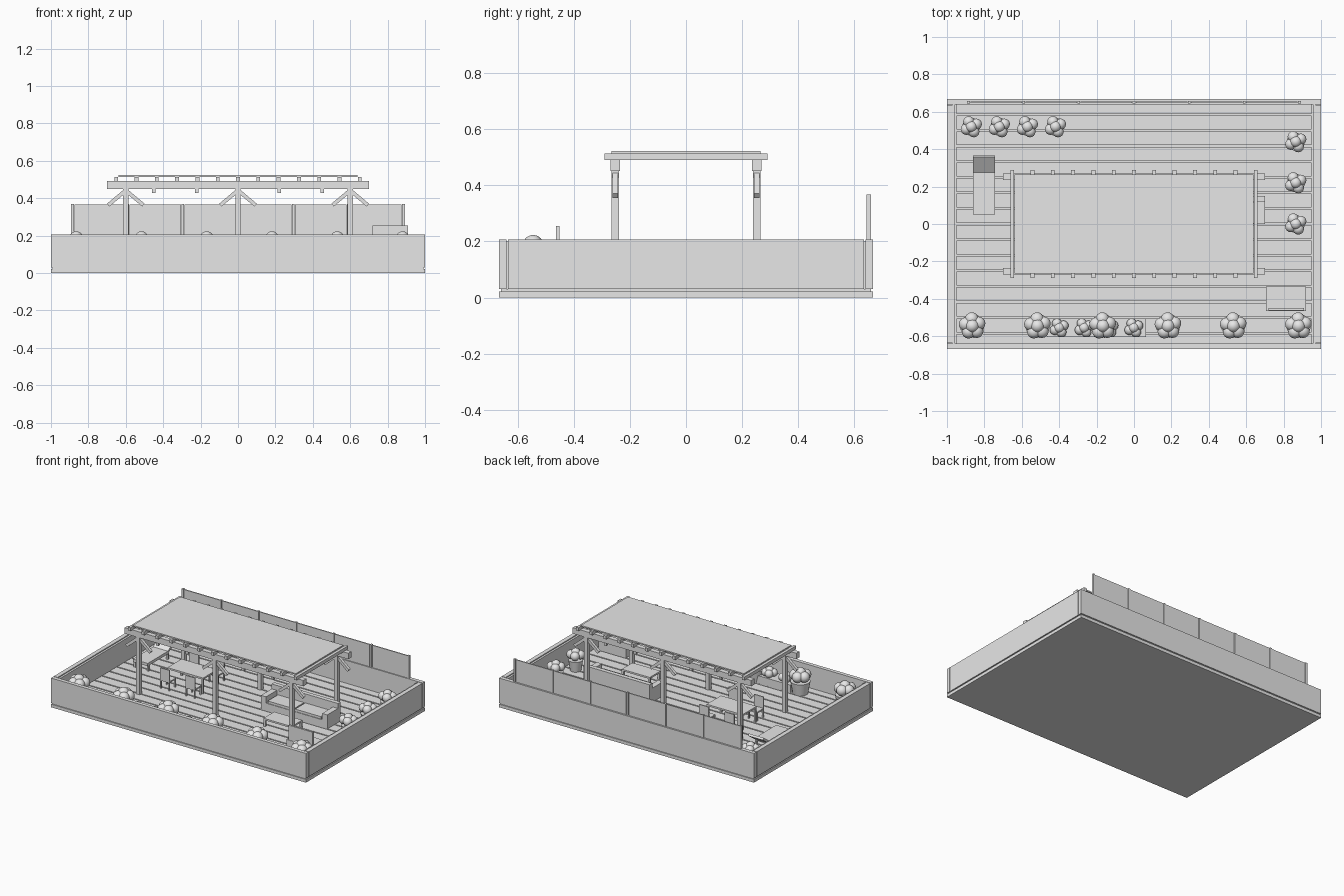
import bpy, bmesh, math
from mathutils import Matrix, Vector

scene = bpy.context.scene
if "Cube" in scene.objects:
    bpy.data.objects.remove(scene.objects["Cube"], do_unlink=True)

grey = bpy.data.materials.new("plain_grey")
grey.use_nodes = True
COLOUR = (0.8, 0.8, 0.8, 1)
grey.diffuse_color = COLOUR
grey.node_tree.nodes["Principled BSDF"].inputs["Base Color"].default_value = COLOUR

FLOOR = 0.045


def finish(name, bm, smooth=False):
    mesh = bpy.data.meshes.new(name)
    bm.to_mesh(mesh)
    bm.free()
    mesh.materials.append(grey)
    for p in mesh.polygons:
        p.use_smooth = smooth
    obj = bpy.data.objects.new(name, mesh)
    scene.collection.objects.link(obj)
    return obj


def add_box(bm, x, y, z, turn=None):
    """Add a box from three (low, high) ranges, optionally turned about its centre."""
    centre = Vector([(a + b) / 2 for a, b in (x, y, z)])
    size = [b - a for a, b in (x, y, z)]
    m = Matrix.Translation(centre) @ (turn or Matrix()) @ Matrix.Diagonal((*size, 1))
    bmesh.ops.create_cube(bm, size=1, matrix=m)


def boxes(name, *items):
    bm = bmesh.new()
    for item in items:
        add_box(bm, *item)
    return finish(name, bm)


def mid(c, w):
    return (c - w / 2, c + w / 2)


# Base slab with a recessed joint under the walls
boxes("base_slab", ((-1, 1), (-0.667, 0.667), (0, 0.022)))
boxes("base_joint", ((-0.992, 0.992), (-0.66, 0.66), (0.022, 0.03)))

# Parapet walls
boxes("front_wall", ((-1, 1), (-0.667, -0.64), (0.03, 0.207)))
boxes("back_wall", ((-1, 1), (0.64, 0.667), (0.03, 0.207)))
for side, s in (("left", 1), ("right", -1)):
    boxes(side + "_wall", (mid(s * 0.985, 0.03), (-0.635, 0.635), (0.03, 0.207)))
    boxes(side + "_wall_ledge", (mid(s * 0.963, 0.014), (-0.64, 0.64), (0.03, 0.2)))

# Deck boards with narrow gaps
PITCH = 1.334 / 16
boxes("deck_boards", *[
    ((-0.95, 0.95), mid((i - 7.5) * PITCH, PITCH - 0.009), (0.03, FLOOR))
    for i in range(16)])

# Privacy screen along the back wall
boxes("screen_posts", *[(mid(i * 0.295, 0.014), mid(0.651, 0.015), (0.2, 0.368))
                        for i in range(-3, 4)])
boxes("screen_panels", *[(mid(i * 0.295 + 0.1475, 0.275), mid(0.651, 0.008), (0.205, 0.365))
                         for i in range(-3, 3)])

# Pergola: posts, braces, beams, lamps, rafters and roof
for side, y in (("front", -0.252), ("back", 0.252)):
    posts, braces = [], []
    for x in (-0.6, 0, 0.6):
        posts.append((mid(x, 0.028), mid(y, 0.028), (FLOOR, 0.45)))
        for s in (-1, 1):
            turn = Matrix.Rotation(s * math.radians(40), 4, "Y")
            braces.append((mid(x + s * 0.05, 0.115), mid(y, 0.02), mid(0.4, 0.02), turn))
    boxes(side + "_pergola_posts", *posts)
    boxes(side + "_pergola_braces", *braces)
    boxes(side + "_pergola_beam", ((-0.7, 0.7), mid(y, 0.034), (0.45, 0.492)))
    boxes(side + "_hanging_lamps", *[(mid(x, 0.018), mid(y, 0.018), (0.428, 0.45))
                                     for x in (-0.45, -0.22, 0.22, 0.45)])
boxes("pergola_rafters", *[(mid(i * 0.1085, 0.02), (-0.29, 0.29), (0.49, 0.514))
                           for i in range(-6, 7)])
boxes("pergola_roof", ((-0.64, 0.64), (-0.265, 0.265), (0.514, 0.523)))


# Plants
def bush(name, x, y, z, ball, spread, count):
    """A cluster of leaf balls: a ring with one ball on top."""
    bm = bmesh.new()
    places = [(0, 0, ball * 0.5)]
    for i in range(count):
        a = math.tau * (i + 0.3) / count
        places.append((spread * math.cos(a), spread * math.sin(a), 0))
    for p in places:
        m = Matrix.Translation(Vector((x, y, z)) + Vector(p))
        bmesh.ops.create_uvsphere(bm, u_segments=16, v_segments=10, radius=ball, matrix=m)
    return finish(name, bm, True)


def pot(name, x, y, low, high, top):
    bm = bmesh.new()
    bmesh.ops.create_cone(bm, cap_ends=True, segments=20, radius1=low, radius2=high,
                          depth=top - FLOOR,
                          matrix=Matrix.Translation((x, y, (FLOOR + top) / 2)))
    obj = finish(name, bm)
    for p in obj.data.polygons:
        p.use_smooth = len(p.vertices) == 4


for i in range(6):
    x = -0.865 + i * 0.349
    pot("large_pot", x, -0.545, 0.05, 0.065, 0.13)
    bush("large_bush", x, -0.545, 0.169, 0.036, 0.037, 5)
small = [(-0.87 + i * 0.15, 0.52) for i in range(4)] + [(0.865, y) for y in (0, 0.22, 0.44)]
for x, y in small:
    pot("small_pot", x, y, 0.036, 0.048, 0.12)
    bush("small_bush", x, y, 0.155, 0.03, 0.03, 4)
boxes("planter_box", ((-0.465, 0.065), (-0.605, -0.505), (FLOOR, 0.1)))
for i in range(4):
    bush("planter_bush", -0.4 + i * 0.133, -0.555, 0.12, 0.027, 0.026, 4)


# Furniture
def legs(x, y, top, w):
    """Four leg boxes at the corners of a footprint."""
    return [((a, a + w), (b, b + w), (FLOOR, top))
            for a in (x[0], x[1] - w) for b in (y[0], y[1] - w)]


TX, TY = -0.4, 0.06
tx, ty = mid(TX, 0.28), mid(TY, 0.16)
boxes("dining_table", (tx, ty, (0.145, 0.157)), *legs(tx, ty, 0.146, 0.012))
for dx in (-0.1, 0.1):
    for s in (-1, 1):
        cx, cy = mid(TX + dx, 0.075), mid(TY + s * 0.13, 0.075)
        back = mid(TY + s * 0.164, 0.008)
        boxes("dining_chair", (cx, cy, (0.1, 0.11)), (cx, back, (0.11, 0.19)),
              *legs(cx, cy, 0.101, 0.009))

boxes("sofa", ((0.18, 0.7), (0, 0.15), (FLOOR, 0.1)),
      ((0.18, 0.7), (0.12, 0.15), (0.1, 0.18)),
      ((0.18, 0.22), (0, 0.12), (0.1, 0.145)),
      ((0.66, 0.7), (0, 0.12), (0.1, 0.145)))
boxes("sofa_cushions", *[(mid(x, 0.205), (0.004, 0.118), (0.1, 0.117)) for x in (0.333, 0.547)])

cx, cy = mid(0.45, 0.22), mid(-0.14, 0.12)
boxes("coffee_table", (cx, cy, (0.09, 0.102)), *legs(cx, cy, 0.091, 0.014))

boxes("bench_seat", ((0.705, 0.92), (-0.465, -0.335), (FLOOR, 0.15)))
boxes("bench_back", ((0.72, 0.91), (-0.463, -0.45), (0.15, 0.255)))

# Sun lounger with a raised head end
lx = (-0.86, -0.743)
boxes("sun_lounger", (lx, (0.05, 0.285), (0.085, 0.105)), *legs(lx, (0.06, 0.29), 0.086, 0.014))
boxes("lounger_back", (lx, mid(0.322, 0.1), mid(0.127, 0.016),
                       Matrix.Rotation(math.radians(35), 4, "X")))
